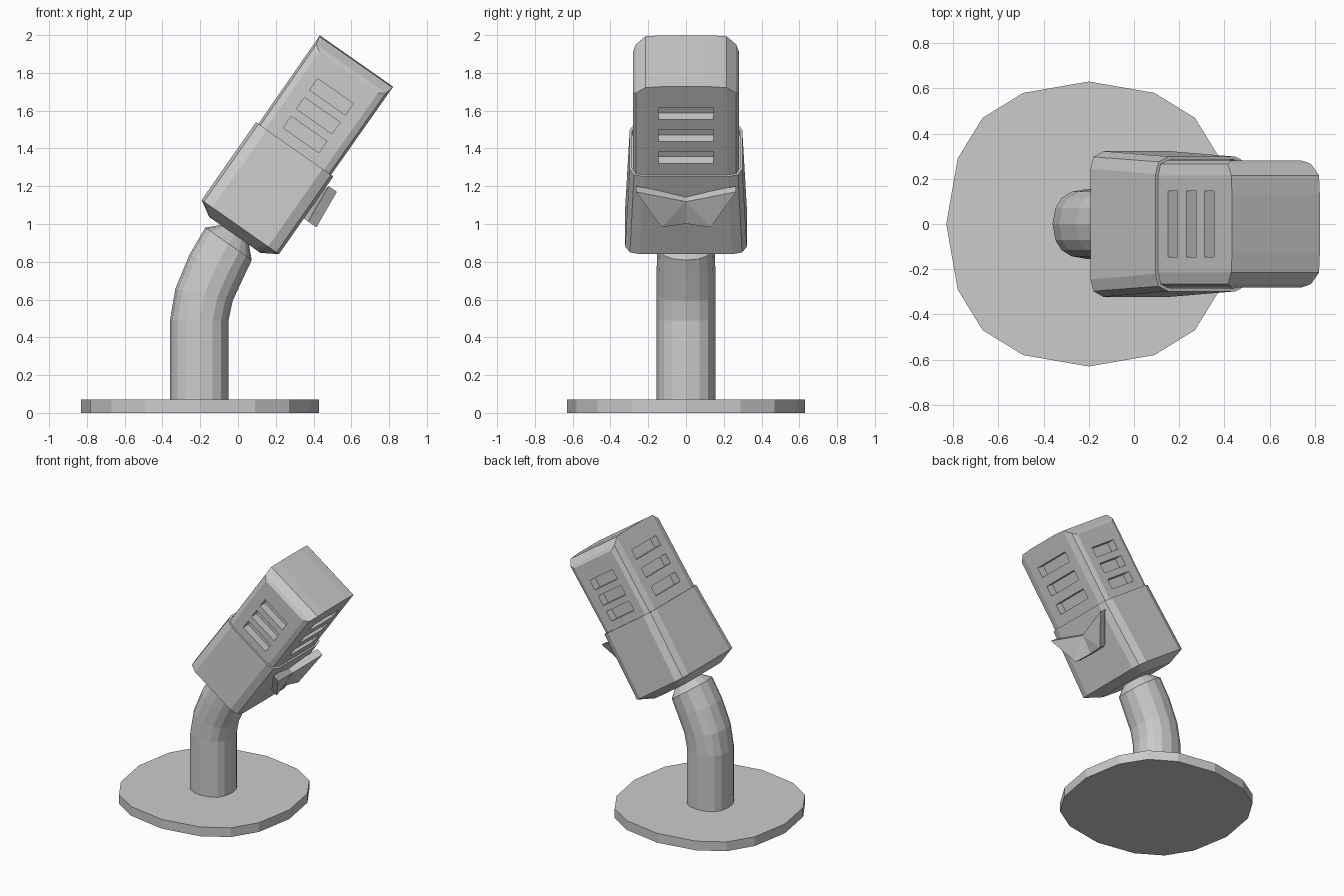
import bpy, bmesh, math
from mathutils import Vector, Matrix

cube = bpy.data.objects.get("Cube")
if cube:
    bpy.data.objects.remove(cube, do_unlink=True)

grey = bpy.data.materials.new("plain_grey")
grey.use_nodes = True
COLOUR = (0.6, 0.6, 0.6, 1)
grey.diffuse_color = COLOUR
grey.node_tree.nodes["Principled BSDF"].inputs["Base Color"].default_value = COLOUR

TILT = math.radians(35)
# Head frame: local x across, y sideways, z along the tilted axis
HEAD = Matrix.Translation((0.30, 0, 1.395)) @ Matrix.Rotation(TILT, 4, 'Y')


def finish(name, bm, matrix=Matrix()):
    bmesh.ops.recalc_face_normals(bm, faces=bm.faces)
    bm.transform(matrix)
    mesh = bpy.data.meshes.new(name)
    bm.to_mesh(mesh)
    bm.free()
    mesh.materials.append(grey)
    obj = bpy.data.objects.new(name, mesh)
    bpy.context.collection.objects.link(obj)
    return obj


def add_ring(bm, points):
    return [bm.verts.new(p) for p in points]


def bridge(bm, a, b):
    n = len(a)
    for i in range(n):
        j = (i + 1) % n
        bm.faces.new((a[i], a[j], b[j], b[i]))


def loft(bm, rings):
    loops = [add_ring(bm, r) for r in rings]
    for a, b in zip(loops, loops[1:]):
        bridge(bm, a, b)
    return loops


def round_section(radius):
    # Sixteen sides, slightly squared on the diagonals
    corner = [(1, 0), (0.92, 0.46), (0.745, 0.745), (0.46, 0.92)]
    pts = []
    for k in range(4):
        rot = Matrix.Rotation(k * math.pi / 2, 3, 'Z')
        pts += [rot @ Vector((x * radius, y * radius, 0)) for x, y in corner]
    return pts


def head_section(quarter, z):
    # Mirror a quarter outline, listed from the flat x side to the flat y side
    side = quarter + [(-x, y) for x, y in reversed(quarter)]
    full = side + [(-x, -y) for x, y in side]
    return [Vector((x, y, z)) for x, y in full]


# Base disc
bm = bmesh.new()
low, high = loft(bm, [[p + Vector((-0.2, 0, z)) for p in round_section(0.63)] for z in (0, 0.07)])
bm.faces.new(low)
bm.faces.new(high)
finish("base", bm)

# Bent stem with a tapered tip
bm = bmesh.new()
path = [(-0.205, 0.07, 0, 0.155), (-0.205, 0.49, 0, 0.155), (-0.18, 0.625, 12, 0.155),
        (-0.115, 0.775, 24, 0.155), (-0.05, 0.895, 35, 0.15), (-0.016, 0.943, 35, 0.09)]
rings = []
for x, z, angle, radius in path:
    m = Matrix.Translation((x, 0, z)) @ Matrix.Rotation(math.radians(angle), 4, 'Y')
    rings.append([m @ p for p in round_section(radius)])
loops = loft(bm, rings)
bm.faces.new(loops[0])
bm.faces.new(loops[-1])
finish("stem", bm)

# Collar: tapered cup with a thin rim and a bevelled underside
bm = bmesh.new()
wide = [(0.25, 0.245), (0.234, 0.297), (0.18, 0.322)]
rim = [(0.25, 0.22), (0.234, 0.275), (0.18, 0.298)]
inner = [(x - 0.012, y - 0.012) for x, y in rim]
under = [(x * 0.66, y * 0.72) for x, y in wide]
loops = loft(bm, [head_section(under, -0.553), head_section(wide, -0.502), head_section(rim, 0),
                  head_section(inner, 0), head_section(inner, -0.03)])
bm.faces.new(loops[0])
bm.faces.new(loops[-1])
finish("collar", bm, HEAD)

# Grille head: the top falls away towards the sides
bm = bmesh.new()
outline = [(0.237, 0.13), (0.237, 0.215), (0.224, 0.266), (0.19, 0.28)]
foot = [(x - 0.002, y) for x, y in outline]
drop = [0, 0.006, 0.05, 0.072]
top = head_section(outline, 0.571)
for i, p in enumerate(top):
    k = i % 8
    p.z -= drop[min(k, 7 - k)]
a, b = loft(bm, [head_section(foot, -0.05), top])
bm.faces.new(a)
n = len(b)
for i in range(n // 2 - 1):
    # Strips across the top join mirrored points
    for s in ([b[i], b[i + 1]],) if i < 3 else ():
        bm.faces.new((s[0], s[1], b[6 - i], b[7 - i]))
        bm.faces.new((b[8 + i], b[9 + i], b[14 - i], b[15 - i]))
bm.faces.new((b[0], b[7], b[8], b[15]))
head = finish("grille_head", bm, HEAD)

# Vent slots cut into all four sides
bm = bmesh.new()


def add_box(centre, size):
    m = Matrix.Translation(centre) @ Matrix.Diagonal((*size, 1))
    bmesh.ops.create_cube(bm, size=1, matrix=m)


for s in (-1, 1):
    for k in range(3):
        add_box((s * 0.23, 0, 0.112 + 0.142 * k), (0.11, 0.29, 0.074))
        add_box((0, s * 0.275, 0.096 + 0.122 * k), (0.23, 0.11, 0.074))
cutter = finish("slot_cutter", bm, HEAD)
cutter.hide_render = True
mod = head.modifiers.new("slots", 'BOOLEAN')
mod.operation = 'DIFFERENCE'
mod.solver = 'EXACT'
mod.object = cutter
bpy.context.view_layer.objects.active = head
bpy.ops.object.modifier_apply(modifier=mod.name)
bpy.data.objects.remove(cutter, do_unlink=True)

# Folded winged clip below the head
bm = bmesh.new()
shape = [(0.259, 0.265, -0.056), (0.238, 0, -0.134), (0.259, -0.265, -0.056),
         (0.278, -0.13, -0.272), (0.245, 0, -0.272), (0.278, 0.13, -0.272)]
back, front = loft(bm, [[Vector(p) + Vector((d, 0, 0)) for p in shape] for d in (0, 0.053)])
for loop in (back, front):
    for tri in ((0, 1, 5), (1, 4, 5), (1, 2, 3), (1, 3, 4)):
        bm.faces.new([loop[i] for i in tri])
finish("clip", bm, HEAD)
